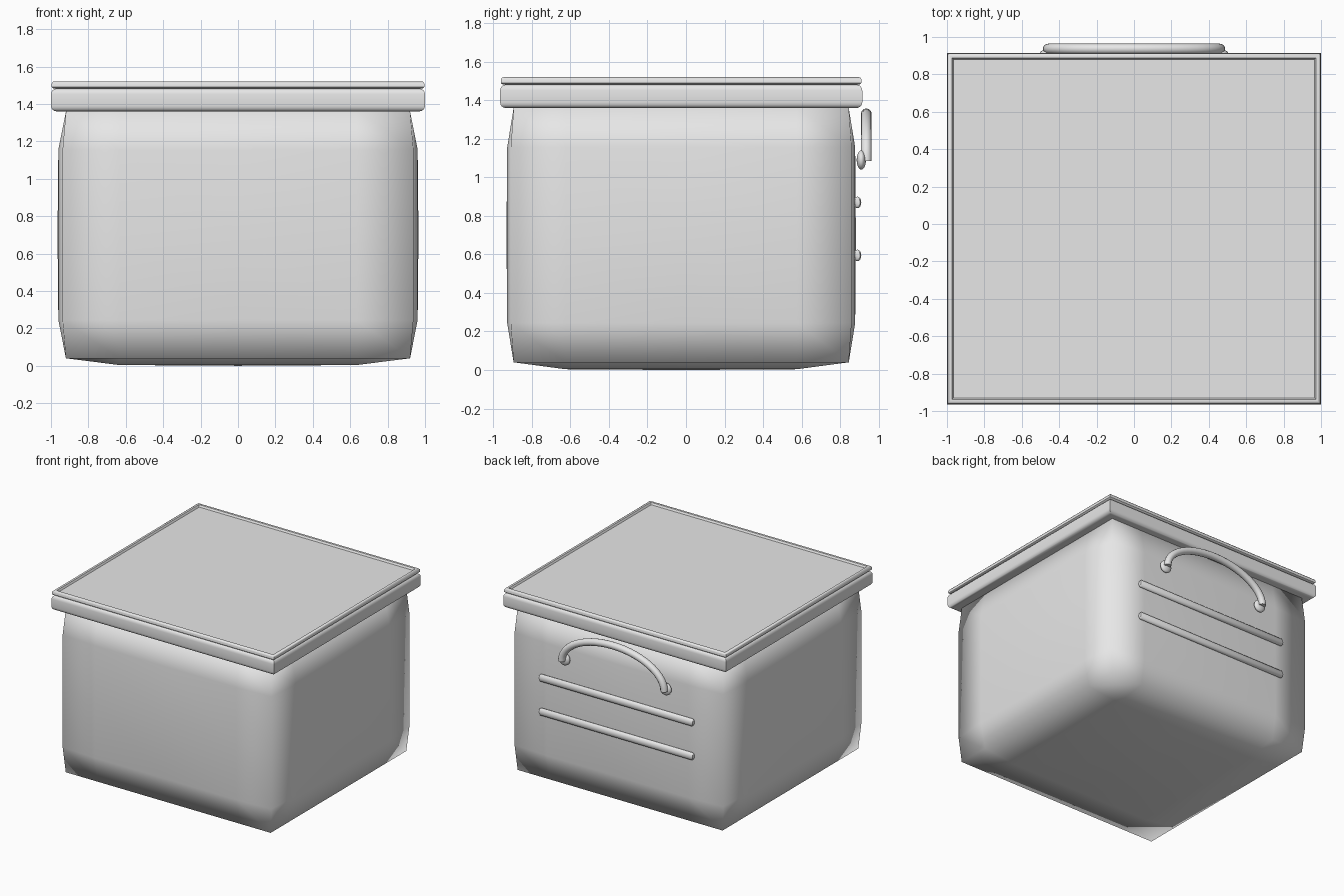
import bpy, bmesh, math
from mathutils import Vector

if "Cube" in bpy.data.objects:
    bpy.data.objects.remove(bpy.data.objects["Cube"])

CY = -0.025  # centre line of the box in y

grey = bpy.data.materials.new("light_grey")
grey.diffuse_color = (0.8, 0.8, 0.8, 1)
grey.use_nodes = True
grey.node_tree.nodes["Principled BSDF"].inputs["Base Color"].default_value = grey.diffuse_color


def finish(name, bm, angle=None):
    bmesh.ops.recalc_face_normals(bm, faces=bm.faces)
    mesh = bpy.data.meshes.new(name)
    bm.to_mesh(mesh)
    bm.free()
    ob = bpy.data.objects.new(name, mesh)
    bpy.context.collection.objects.link(ob)
    mesh.materials.append(grey)
    for p in mesh.polygons:
        p.use_smooth = True
    if angle:
        bpy.context.view_layer.objects.active = ob
        ob.select_set(True)
        bpy.ops.object.shade_smooth_by_angle(angle=math.radians(angle))
        ob.select_set(False)
    return ob


def square_band(name, rings, cap_top, cap_bottom, angle):
    """Stack of rectangular rings: (inset, z)."""
    bm = bmesh.new()
    loops = []
    for inset, z in rings:
        hx, hy = 1.0 - inset, 0.94 - inset
        loops.append([bm.verts.new((sx * hx, CY + sy * hy, z))
                      for sx, sy in ((-1, -1), (1, -1), (1, 1), (-1, 1))])
    for a, b in zip(loops, loops[1:]):
        for i in range(4):
            j = (i + 1) % 4
            bm.faces.new((a[i], a[j], b[j], b[i]))
    if cap_bottom:
        bm.faces.new(loops[0][::-1])
    if cap_top:
        bm.faces.new(loops[-1])
    return finish(name, bm, angle)


# Softly bulging body: gridded cube, face centres pushed outward
bm = bmesh.new()
bmesh.ops.create_cube(bm, size=2)
bmesh.ops.subdivide_edges(bm, edges=bm.edges[:], cuts=3, use_grid_fill=True)
half = (0.92, 0.87, 0.66)
bulge = (0.045, 0.037, 0.04)
for v in bm.verts:
    c = [round(k, 3) for k in v.co]
    outer = [abs(k) > 0.99 for k in c]
    out = []
    for i in range(3):
        if not outer[i]:
            out.append(c[i] * 1.38 * half[i])
            continue
        others = [j for j in range(3) if j != i]
        if sum(outer) == 1:
            f = 1.0 if all(abs(c[j]) < 0.1 for j in others) else 0.9
        elif sum(outer) == 2 and not outer[2]:
            f = 0.4
        else:
            f = 0.0
        out.append(c[i] * (half[i] + bulge[i] * f))
    v.co = Vector(out) + Vector((0, CY, 0.70))
finish("body", bm)

# Rounded lid band with corner bevels
r = 0.03
arc = [(r - r * math.cos(a), r * math.sin(a))
       for a in (math.radians(k) for k in (0, 22.5, 45, 67.5, 90))]
low = [(i, 1.36 + r - h) for i, h in reversed(arc)]
high = [(i, 1.482 - r + h) for i, h in arc]
square_band("lid_band", low + high, True, True, 40)

# Thin lid plate with raised rim around a recessed panel
square_band("lid_plate", [(0.04, 1.48), (0.012, 1.483), (0.004, 1.49),
                          (0.004, 1.51), (0.01, 1.518), (0.018, 1.52),
                          (0.028, 1.518), (0.036, 1.503)], True, True, 40)


# Two rounded bars across the back
def bar(name, z):
    bm = bmesh.new()
    n = 16
    loops = []
    for x, s in ((-0.69, 0.7), (-0.68, 1), (0.68, 1), (0.69, 0.7)):
        loops.append([bm.verts.new((x,
                                    0.89 + 0.02 * s * math.cos(2 * math.pi * k / n),
                                    z + 0.03 * s * math.sin(2 * math.pi * k / n)))
                      for k in range(n)])
    for a, b in zip(loops, loops[1:]):
        for k in range(n):
            m = (k + 1) % n
            bm.faces.new((a[k], a[m], b[m], b[k]))
    bm.faces.new(loops[0])
    bm.faces.new(loops[-1])
    finish(name, bm, 50)


bar("upper_bar", 0.87)
bar("lower_bar", 0.595)

# Arched carry handle
bm = bmesh.new()
n, steps, rad = 12, 28, 0.028
loops = []
for s in range(steps + 1):
    t = math.pi * s / steps
    p = Vector((0.46 * math.cos(t), 0.936, 1.085 + 0.245 * math.sin(t)))
    tan = Vector((-0.46 * math.sin(t), 0, 0.245 * math.cos(t))).normalized()
    side = Vector((0, 1, 0))
    up = tan.cross(side)
    loops.append([bm.verts.new(p + rad * (side * math.cos(2 * math.pi * k / n)
                                          + up * math.sin(2 * math.pi * k / n)))
                  for k in range(n)])
for a, b in zip(loops, loops[1:]):
    for k in range(n):
        m = (k + 1) % n
        bm.faces.new((a[k], a[m], b[m], b[k]))
bm.faces.new(loops[0])
bm.faces.new(loops[-1])
finish("handle", bm, 50)

# Flattened button mounts at the handle ends
for side, x in (("left", -0.455), ("right", 0.455)):
    bm = bmesh.new()
    bmesh.ops.create_uvsphere(bm, u_segments=20, v_segments=12, radius=1)
    for v in bm.verts:
        v.co = Vector((x + 0.05 * v.co.x, 0.91 + 0.024 * v.co.y, 1.09 + 0.05 * v.co.z))
    finish(side + "_handle_mount", bm)
